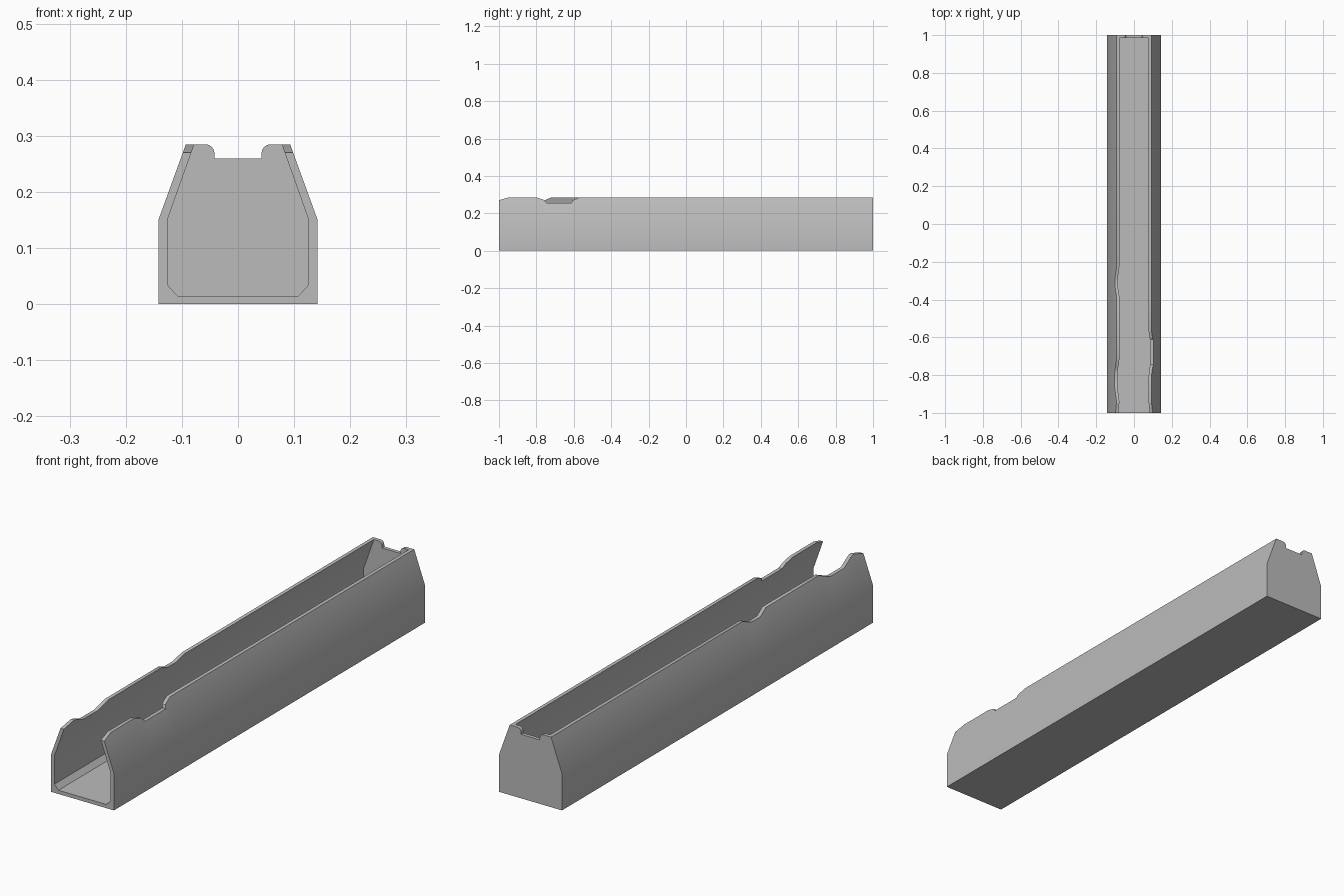
import bpy, bmesh, math

if "Cube" in bpy.data.objects:
    bpy.data.objects.remove(bpy.data.objects["Cube"])

grey = bpy.data.materials.new("plain grey")
grey.diffuse_color = (0.5, 0.5, 0.5, 1)
grey.use_nodes = True
grey.node_tree.nodes["Principled BSDF"].inputs["Base Color"].default_value = grey.diffuse_color

TOP = 0.285     # rim height
BACK = 0.985    # inner face of the end plate

# Rim outlines (y, z) of the two walls
RIGHT = [(-1, 0.27), (-0.95, TOP), (-0.80, TOP), (-0.76, 0.272), (-0.745, 0.255),
         (-0.612, 0.255), (-0.608, 0.269), (-0.57, TOP), (BACK, TOP)]
LEFT = [(-1, 0.27), (-0.95, TOP), (-0.935, TOP), (-0.87, 0.26), (-0.78, 0.26),
        (-0.72, TOP), (-0.38, TOP), (-0.335, 0.266), (-0.28, 0.266),
        (-0.23, TOP), (BACK, TOP)]


def rim_height(rim, y):
    for (y0, z0), (y1, z1) in zip(rim, rim[1:]):
        if y <= y1:
            return z0 + (z1 - z0) * (y - y0) / (y1 - y0)
    return TOP


def slope_x(knee_x, top_x, z):
    return knee_x + (top_x - knee_x) * (z - 0.15) / (TOP - 0.15)


def half_section(z):
    """Half of the trough section, from outer bottom over the rim to the floor."""
    return [(0.142, 0), (0.142, 0.15), (slope_x(0.142, 0.093, z), z),
            (slope_x(0.126, 0.078, z), z), (0.126, 0.15), (0.126, 0.035), (0.108, 0.015)]


def finish(bm, name):
    bmesh.ops.recalc_face_normals(bm, faces=bm.faces)
    mesh = bpy.data.meshes.new(name)
    bm.to_mesh(mesh)
    bm.free()
    mesh.materials.append(grey)
    ob = bpy.data.objects.new(name, mesh)
    bpy.context.collection.objects.link(ob)
    bpy.ops.object.select_all(action='DESELECT')
    ob.select_set(True)
    bpy.context.view_layer.objects.active = ob
    bpy.ops.object.shade_smooth_by_angle(angle=math.radians(30))
    return ob


# Trough: section lofted along y with the rim height changing on each side
bm = bmesh.new()
rings = []
for y in sorted({p[0] for p in RIGHT + LEFT}):
    right = half_section(rim_height(RIGHT, y))
    left = [(-x, z) for x, z in reversed(half_section(rim_height(LEFT, y)))]
    rings.append([bm.verts.new((x, y, z)) for x, z in right + left])
n = len(rings[0])
for a, b in zip(rings, rings[1:]):
    for i in range(n):
        j = (i + 1) % n
        bm.faces.new((a[i], a[j], b[j], b[i]))
# front end of the section, strip by strip
f = rings[0]
for i in range(n // 2):
    if i == 2:
        continue
pairs = [(0, 6), (1, 4), (2, 3)]
m = n - 1
for s in (lambda i: i, lambda i: m - i):
    bm.faces.new([f[s(i)] for i in (1, 2, 3, 4)])
    bm.faces.new([f[s(i)] for i in (0, 1, 4, 5, 6)])
bm.faces.new((f[0], f[6], f[m - 6], f[m]))
finish(bm, "trough")

# End plate: full outline with a round-shouldered notch in its top edge
half = [(0.142, 0), (0.142, 0.15), (0.093, TOP)]
r = 0.016
for k in range(7):
    t = math.radians(90 + 15 * k)
    half.append((0.042 + r + r * math.cos(t), TOP - r + r * math.sin(t)))
half.append((0.042, 0.26))
outline = half + [(-x, z) for x, z in reversed(half)]
bm = bmesh.new()
face = bm.faces.new([bm.verts.new((x, BACK, z)) for x, z in outline])
out = bmesh.ops.extrude_face_region(bm, geom=[face], use_keep_orig=True)
moved = [v for v in out["geom"] if isinstance(v, bmesh.types.BMVert)]
bmesh.ops.translate(bm, verts=moved, vec=(0, 1 - BACK, 0))
finish(bm, "end_plate")
